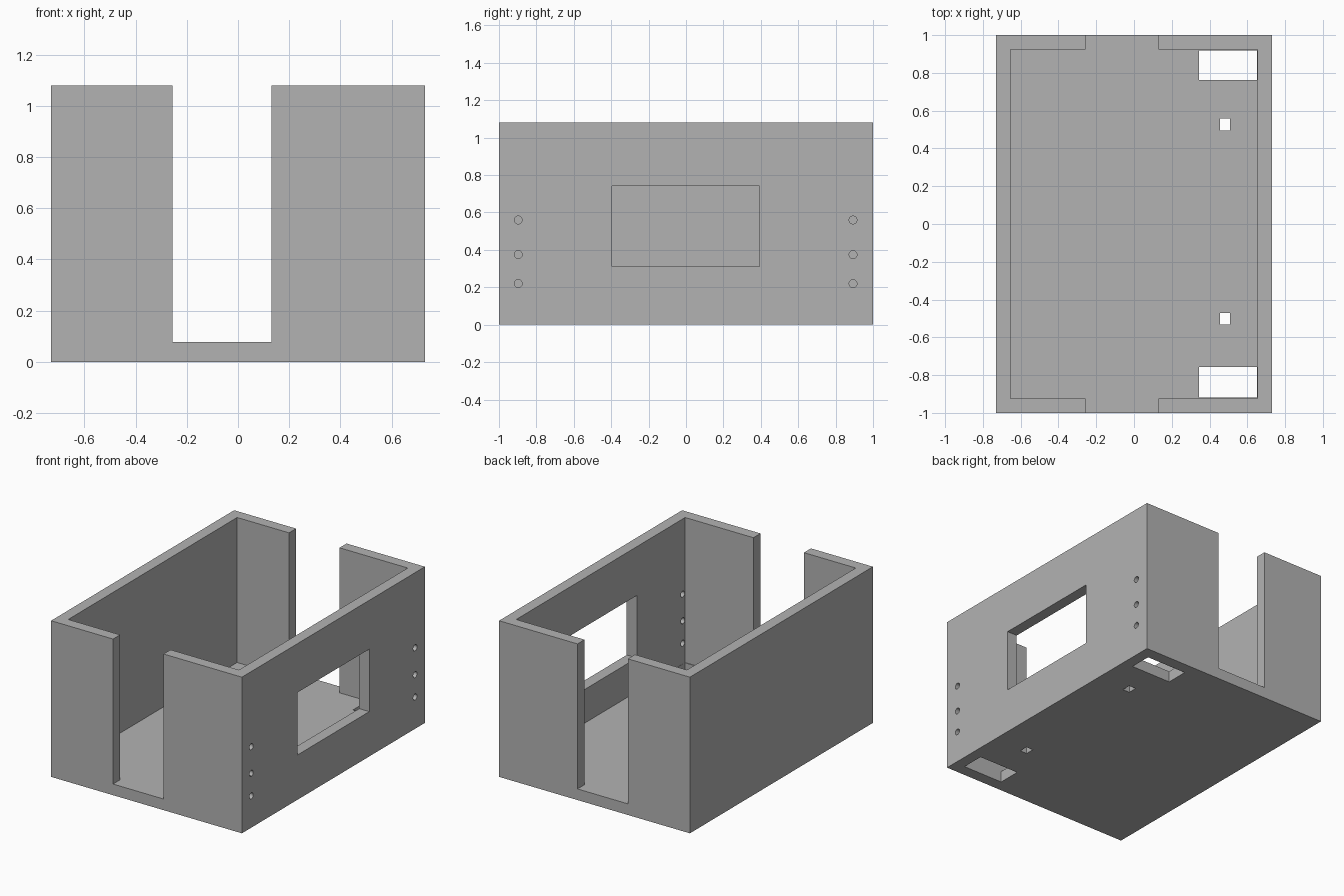
import bpy
import math

cube = bpy.data.objects.get("Cube")
if cube:
    bpy.data.objects.remove(cube, do_unlink=True)

# Overall sizes
HALF_X, HALF_Y, HEIGHT, WALL = 0.73, 1.0, 1.08, 0.077
IN_X, IN_Y = HALF_X - WALL, HALF_Y - WALL

grey = bpy.data.materials.new("plain grey")
grey.use_nodes = True
colour = (0.45, 0.45, 0.45, 1)
grey.diffuse_color = colour
grey.node_tree.nodes["Principled BSDF"].inputs["Base Color"].default_value = colour


def box(name, x, y, z):
    """Box from (low, high) ranges on each axis."""
    mid = [(a + b) / 2 for a, b in (x, y, z)]
    bpy.ops.mesh.primitive_cube_add(size=1, location=mid)
    ob = bpy.context.object
    ob.name = name
    ob.scale = [b - a for a, b in (x, y, z)]
    bpy.ops.object.transform_apply(location=True, rotation=True, scale=True)
    return ob


def cut(target, cutter):
    """Subtract the cutter from the target and discard it."""
    mod = target.modifiers.new("cut", "BOOLEAN")
    mod.operation = "DIFFERENCE"
    mod.solver = "EXACT"
    mod.object = cutter
    bpy.context.view_layer.objects.active = target
    bpy.ops.object.modifier_apply(modifier=mod.name)
    bpy.data.objects.remove(cutter, do_unlink=True)


# Outer block, hollowed into an open tray
case = box("open_case", (-HALF_X, HALF_X), (-HALF_Y, HALF_Y), (0, HEIGHT))
case.data.materials.append(grey)
cut(case, box("cavity", (-IN_X, IN_X), (-IN_Y, IN_Y), (WALL, 1.5)))

# Tall slot through the front and back walls, down to the floor
cut(case, box("end_slot", (-0.256, 0.13), (-1.2, 1.2), (WALL, 1.5)))

# Window in the left wall
cut(case, box("window", (0.6, 0.9), (-0.395, 0.392), (0.31, 0.742)))

# Floor openings: a wide one in each corner and a small one further in
for low, high in ((0.763, 0.918), (-0.918, -0.758)):
    cut(case, box("corner_opening", (0.345, 0.652), (low, high), (-0.1, 0.2)))
for low, high in ((0.495, 0.558), (-0.532, -0.47)):
    cut(case, box("small_opening", (0.455, 0.508), (low, high), (-0.1, 0.2)))

# Three screw holes at each end of the left wall
for y in (-0.897, 0.893):
    for z in (0.22, 0.375, 0.56):
        bpy.ops.mesh.primitive_cylinder_add(
            vertices=32, radius=0.021, depth=0.3,
            location=(HALF_X, y, z), rotation=(0, math.pi / 2, 0))
        cut(case, bpy.context.object)

# Flat faces with rounded shading only inside the screw holes
bpy.ops.object.select_all(action="DESELECT")
case.select_set(True)
bpy.context.view_layer.objects.active = case
bpy.ops.object.shade_smooth_by_angle(angle=math.radians(30))
